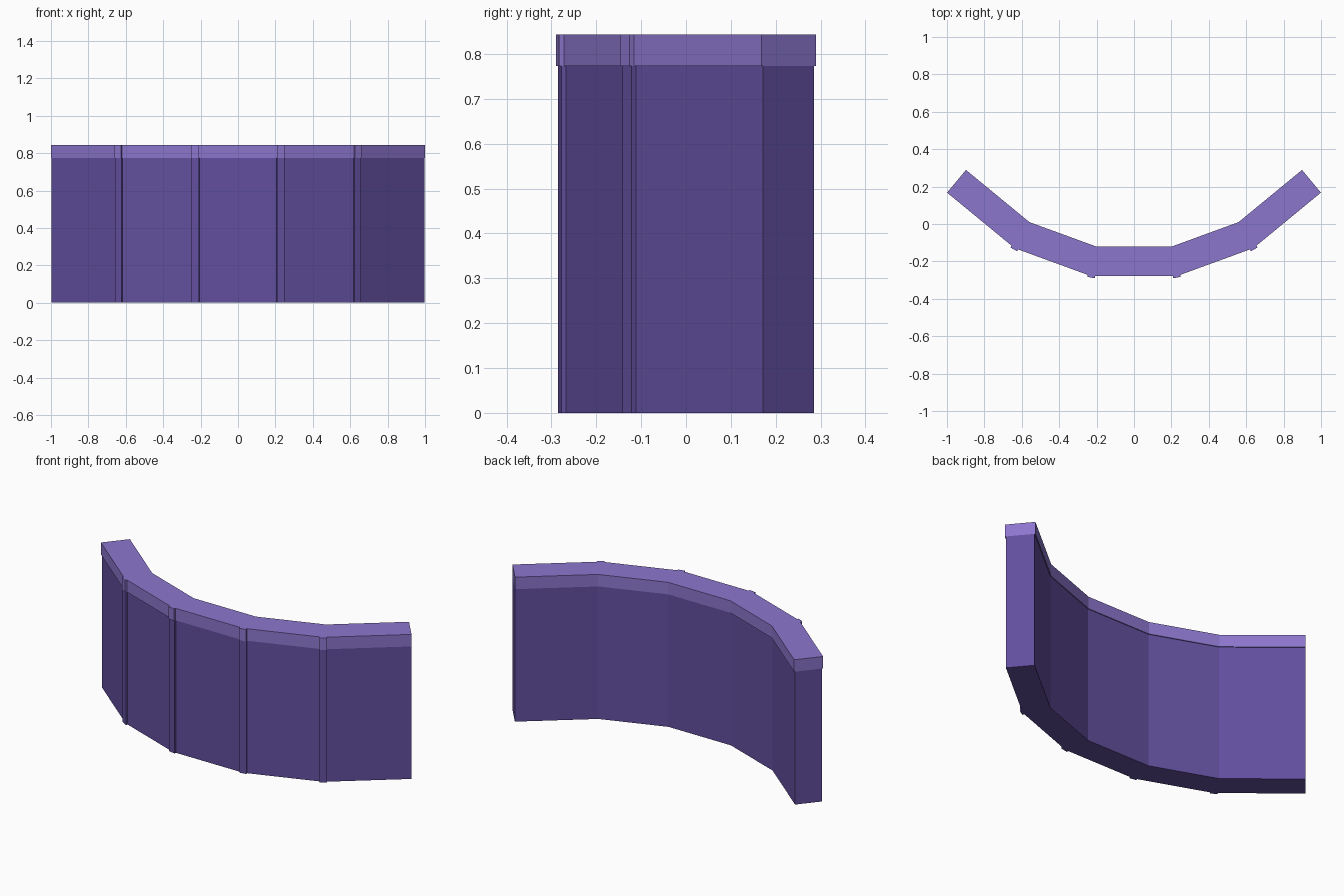
import bpy, bmesh, math
from mathutils import Vector

if "Cube" in bpy.data.objects:
    bpy.data.objects.remove(bpy.data.objects["Cube"])

# Centre line of the right half: two bends and the end
JOINT_1, JOINT_2, END = Vector((0.214, -0.2)), Vector((0.599, -0.0595)), Vector((0.949, 0.2285))
BENDS = [(JOINT_1, 10), (JOINT_2, 30)]       # point and mitre angle
HALF_STRIP, PROUD = 0.02, 0.0075             # joint strip size


def material(name, colour):
    m = bpy.data.materials.new(name)
    m.diffuse_color = (*colour, 1)
    m.use_nodes = True
    m.node_tree.nodes["Principled BSDF"].inputs["Base Color"].default_value = m.diffuse_color
    return m


def axes(degrees):
    a = math.radians(degrees)
    along = Vector((math.cos(a), math.sin(a)))
    outward = Vector((math.sin(a), -math.cos(a)))
    return along, outward


def half_outline(half_depth):
    """Right half of the plan: front points with joint strips, then back points."""
    mitre = half_depth / math.cos(math.radians(10))
    drop = HALF_STRIP * math.tan(math.radians(10))
    front, back = [], []
    for point, angle in BENDS:
        along, out = axes(angle)
        corner = point + out * mitre
        for s, d in ((-1, -drop), (-1, PROUD), (1, PROUD), (1, -drop)):
            front.append(corner + along * HALF_STRIP * s + out * d)
        back.append(point - out * mitre)
    out = axes(39.8)[1]
    front.append(END + out * half_depth)
    back.append(END - out * half_depth)
    return front + back[::-1]


def curved_block(name, half_depth, z0, z1, mat):
    right = half_outline(half_depth)
    left = [Vector((-p.x, p.y)) for p in reversed(right)]
    bm = bmesh.new()
    face = bm.faces.new([bm.verts.new((p.x, p.y, z0)) for p in right + left])
    ext = bmesh.ops.extrude_face_region(bm, geom=[face])
    verts = [v for v in ext["geom"] if isinstance(v, bmesh.types.BMVert)]
    bmesh.ops.translate(bm, verts=verts, vec=(0, 0, z1 - z0))
    bmesh.ops.recalc_face_normals(bm, faces=bm.faces[:])
    mesh = bpy.data.meshes.new(name)
    bm.to_mesh(mesh)
    bm.free()
    mesh.materials.append(mat)
    obj = bpy.data.objects.new(name, mesh)
    bpy.context.collection.objects.link(obj)
    return obj


# Counter body and slightly overhanging top
curved_block("counter_body", 0.074, 0.0, 0.773, material("dark purple", (0.122, 0.078, 0.342)))
curved_block("counter_top", 0.079, 0.773, 0.843, material("light purple", (0.262, 0.181, 0.610)))
